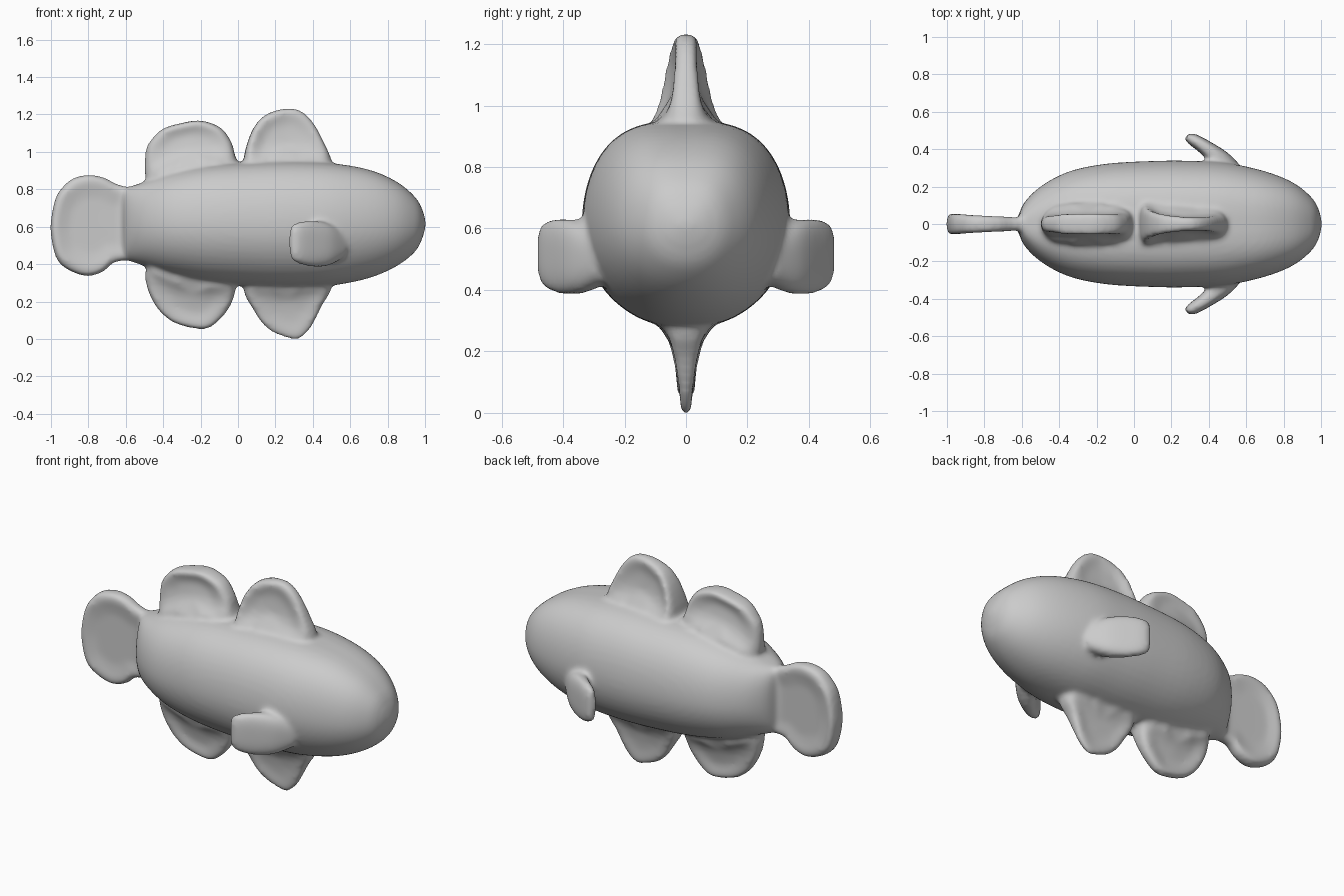
import bpy
import bmesh
from math import sin, cos, pi, exp
from mathutils import Vector

default = bpy.data.objects.get("Cube")
if default:
    bpy.data.objects.remove(default, do_unlink=True)

AXIS = 0.613         # height of the body's centre line
SIDES = 48

grey = bpy.data.materials.new("plain grey")
grey.use_nodes = True
tone = (0.6, 0.6, 0.6, 1)
grey.diffuse_color = tone
grey.node_tree.nodes["Principled BSDF"].inputs["Base Color"].default_value = tone


def smooth_points(points, steps=4, closed=True):
    """Round off a coarse list of points with a Catmull-Rom curve."""
    pts = [Vector(p) for p in points]
    n = len(pts)
    pick = (lambda i: pts[i % n]) if closed else (lambda i: pts[max(0, min(n - 1, i))])
    out = []
    for i in range(n if closed else n - 1):
        a, b, c, d = (pick(i + k) for k in (-1, 0, 1, 2))
        for s in range(steps):
            t = s / steps
            out.append(b + (c - a) * (t / 2) + (a * 2 - b * 5 + c * 4 - d) * (t * t / 2)
                       + (b * 3 - a - c * 3 + d) * (t ** 3 / 2))
    return out if closed else out + [pts[-1]]


def loft(bm, rings):
    """Skin a row of equal rings and close both ends."""
    loops = [[bm.verts.new(p) for p in ring] for ring in rings]
    faces = [bm.faces.new(loops[0]), bm.faces.new(loops[-1])]
    for a, b in zip(loops, loops[1:]):
        for i in range(len(a)):
            j = (i + 1) % len(a)
            faces.append(bm.faces.new((a[i], a[j], b[j], b[i])))
    bmesh.ops.recalc_face_normals(bm, faces=faces)


def power(v, p):
    return abs(v) ** p * (1 if v > 0 else -1)


def blend(values, t):
    """Read an evenly spaced list of values at t from 0 to 1."""
    t = max(0, min(0.9999, t)) * (len(values) - 1)
    i = int(t)
    return values[i] + (values[i + 1] - values[i]) * (t - i)


def add_body(bm, stations):
    """Stations: x, half width, top, bottom; fuller back, tapering belly."""
    rings = []
    for x, w, top, low in smooth_points(stations, closed=False):
        mid, half = (top + low) / 2, (top - low) / 2
        ring = []
        for k in range(SIDES):
            a = 2 * pi * (k + 0.5) / SIDES
            fullness = 0.65 if sin(a) > 0 else 0.95
            ring.append((x, w * power(cos(a), fullness), mid + half * sin(a)))
        rings.append(ring)
    loft(bm, rings)


def add_fin(bm, outline, widths, dish, flare=0, taper=0):
    """A dished blade: rim half widths from rear to front, swelling at the body."""
    edge = smooth_points(outline)
    centre = sum(edge, Vector((0, 0))) / len(edge)
    start = min(p.x for p in edge)
    length = max(p.x for p in edge) - start
    side = [(0.05, dish), (0.35, dish), (0.55, dish), (0.72, (1 + dish) / 2),
            (0.86, 1), (0.94, 0.9), (0.985, 0.6)]
    rows = [(s, t, 1) for s, t in side] + [(1, 0, 0)]
    rows += [(s, t, -1) for s, t in reversed(side)]
    rings = []
    for scale, thick, sign in rows:
        ring = []
        for p in edge:
            x, z = centre + (p - centre) * scale
            along = (x - start) / length
            body_half = 0.335 - 0.8 * max(0, -0.15 - x) ** 2
            gap = max(0, abs(z - AXIS) - body_half)
            swell = flare * exp(-gap / 0.055) * (1 - (2 * along - 1) ** 4)
            y = thick * blend(widths, along) * (1 - taper * gap / 0.28) + swell
            ring.append((x, sign * y, z))
        rings.append(ring)
    loft(bm, rings)


def add_side_fin(bm, sign):
    """A paddle sweeping out and back: x, y, z, half thickness, half height."""
    path = [(0.55, 0.26, 0.5, 0.05, 0.07), (0.47, 0.335, 0.505, 0.055, 0.115),
            (0.38, 0.41, 0.51, 0.04, 0.122), (0.31, 0.455, 0.515, 0.032, 0.105),
            (0.28, 0.47, 0.52, 0.015, 0.08)]
    rings = []
    for x, y, z, t, h in smooth_points(path, closed=False):
        ring = []
        for k in range(SIDES):
            a = 2 * pi * k / SIDES
            across, up = t * power(cos(a), 0.7), h * power(sin(a), 0.7)
            ring.append((x + across * 0.6, sign * (y + across * 0.8), z + up))
        rings.append(ring)
    loft(bm, rings)


bm = bmesh.new()

# Body, from tail root to nose
add_body(bm, [
    (-0.62, 0.03, 0.80, 0.43), (-0.59, 0.11, 0.81, 0.42), (-0.5, 0.20, 0.84, 0.39),
    (-0.35, 0.28, 0.89, 0.34), (-0.15, 0.322, 0.93, 0.30), (0.1, 0.337, 0.945, 0.28),
    (0.3, 0.338, 0.95, 0.275), (0.5, 0.326, 0.94, 0.285), (0.7, 0.282, 0.905, 0.325),
    (0.85, 0.222, 0.84, 0.39), (0.95, 0.142, 0.755, 0.47), (0.99, 0.072, 0.68, 0.55),
    (1.003, 0.015, 0.625, 0.605)])

# Back fins
rear_back = [(-0.49, 0.84), (-0.495, 1.0), (-0.46, 1.07), (-0.4, 1.125), (-0.3, 1.155),
             (-0.2, 1.168), (-0.1, 1.135), (-0.05, 1.08), (-0.02, 1.0), (-0.01, 0.8),
             (-0.4, 0.75)]
front_back = [(0.03, 0.94), (0.05, 1.05), (0.09, 1.14), (0.15, 1.2), (0.25, 1.232),
              (0.33, 1.222), (0.4, 1.16), (0.46, 1.05), (0.5, 0.93), (0.42, 0.8),
              (0.06, 0.8)]
add_fin(bm, rear_back, (0.035, 0.055, 0.058, 0.052, 0.03), 0.65, flare=0.075)
add_fin(bm, front_back, (0.09, 0.055, 0.038, 0.036, 0.036), 0.7, flare=0.075)

# Belly fins
rear_belly = [(-0.49, 0.38), (-0.485, 0.27), (-0.43, 0.16), (-0.35, 0.09), (-0.25, 0.058),
              (-0.16, 0.055), (-0.08, 0.12), (-0.03, 0.2), (-0.01, 0.3), (-0.03, 0.45),
              (-0.4, 0.5)]
front_belly = [(0.03, 0.27), (0.08, 0.16), (0.14, 0.07), (0.22, 0.02), (0.32, -0.003),
               (0.39, 0.06), (0.45, 0.18), (0.5, 0.29), (0.42, 0.45), (0.07, 0.45)]
add_fin(bm, rear_belly, (0.05, 0.045, 0.045, 0.045, 0.035), 0.6, flare=0.06, taper=0.5)
add_fin(bm, front_belly, (0.05, 0.045, 0.04, 0.04, 0.04), 0.7, flare=0.06, taper=0.6)

# Tail fin
tail = [(-0.58, 0.81), (-0.65, 0.83), (-0.72, 0.865), (-0.8, 0.877), (-0.88, 0.86),
        (-0.94, 0.81), (-0.98, 0.74), (-1.003, 0.6), (-0.985, 0.47), (-0.95, 0.4),
        (-0.88, 0.355), (-0.8, 0.335), (-0.72, 0.36), (-0.66, 0.41), (-0.58, 0.42),
        (-0.47, 0.45), (-0.47, 0.78)]
add_fin(bm, tail, (0.06, 0.05, 0.042, 0.036, 0.03), 0.7)

# Side fins
for sign in (1, -1):
    add_side_fin(bm, sign)

mesh = bpy.data.meshes.new("fish")
bm.to_mesh(mesh)
bm.free()
mesh.materials.append(grey)
fish = bpy.data.objects.new("fish", mesh)
bpy.context.collection.objects.link(fish)

# Fuse the parts into one soft skin
fuse = fish.modifiers.new("fuse", 'REMESH')
fuse.mode = 'VOXEL'
fuse.voxel_size = 0.013
fuse.use_smooth_shade = True
soften = fish.modifiers.new("soften", 'SMOOTH')
soften.factor = 0.5
soften.iterations = 10
